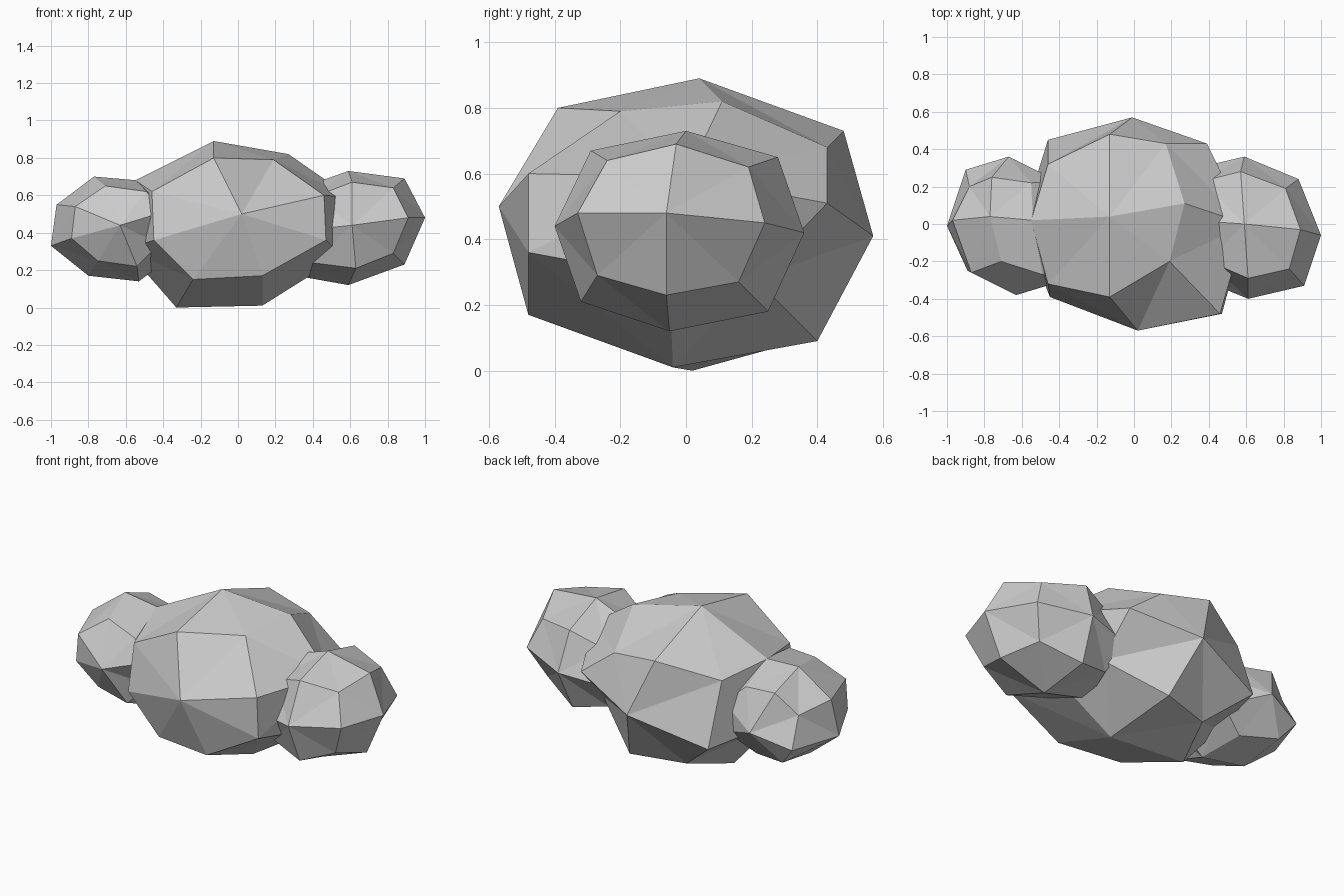
import bpy
import bmesh
from mathutils import Vector

if "Cube" in bpy.data.objects:
    bpy.data.objects.remove(bpy.data.objects["Cube"], do_unlink=True)

# One flat grey for the whole cloud
grey = bpy.data.materials.new("cloud_grey")
grey.use_nodes = True
colour = (0.6, 0.6, 0.6, 1.0)
grey.diffuse_color = colour
grey.node_tree.nodes["Principled BSDF"].inputs["Base Color"].default_value = colour

# Point names: T top, D down, F front, B back, L left (+x), R right (-x)
OPPOSITE = str.maketrans("TDFBLR", "DTBFRL")


def point_name(co):
    """Name a point of the divided cube by the sides it belongs to."""
    x, y, z = (round(c) for c in co)
    return ("D", "", "T")[z + 1] + ("F", "", "B")[y + 1] + ("R", "", "L")[x + 1]


def make_puff(name, centre, shape):
    """Divide a cube once and pull its points out to a rounded lump.
    Points not listed mirror their opposite through the centre."""
    centre = Vector(centre)
    bm = bmesh.new()
    bmesh.ops.create_cube(bm, size=2)
    bmesh.ops.subdivide_edges(bm, edges=bm.edges[:], cuts=1, use_grid_fill=True)
    names = {v: point_name(v.co) for v in bm.verts}

    # Split each quad from the middle of its side to its corner
    for face in bm.faces[:]:
        order = sorted(face.verts, key=lambda v: len(names[v]))
        bmesh.utils.face_split(face, order[0], order[-1])

    for v, key in names.items():
        if key in shape:
            v.co = Vector(shape[key])
        else:
            v.co = 2 * centre - Vector(shape[key.translate(OPPOSITE)])

    bmesh.ops.recalc_face_normals(bm, faces=bm.faces[:])
    mesh = bpy.data.meshes.new(name)
    bm.to_mesh(mesh)
    bm.free()
    mesh.materials.append(grey)
    puff = bpy.data.objects.new(name, mesh)
    bpy.context.collection.objects.link(puff)
    return puff


# Large middle puff
make_puff("middle_puff", (0, 0, .45), dict(
    T=(-.13, .04, .89), F=(.02, -.57, .5), B=(-.01, .57, .41), L=(.6, 0, .59),
    TF=(-.13, -.39, .8), DF=(.13, -.48, .17), DB=(.09, .4, .09),
    TL=(.27, .11, .82), TR=(-.55, .02, .68),
    DL=(.56, -.05, .28), DR=(-.33, .02, 0),
    FL=(.46, -.48, .6), FR=(-.45, -.39, .36),
    BL=(.39, .43, .51), BR=(-.46, .45, .28),
    TFL=(.19, -.2, .79), TFR=(-.46, -.32, .62),
    DFL=(.47, -.48, .36), DFR=(-.24, -.4, .15),
    TBL=(.17, .43, .68), TBR=(-.46, .32, .64),
    DBL=(.4, .21, .28), DBR=(-.22, .31, .08),
))

# Small puff on the left
make_puff("left_puff", (.6, -.02, .43), dict(
    T=(.59, 0, .73), D=(.59, -.05, .12), F=(.61, -.4, .44), L=(1, -.06, .48),
    TF=(.61, -.29, .67), TB=(.57, .28, .65), DB=(.57, .25, .18),
    TL=(.89, -.03, .69), DL=(.89, -.06, .23),
    FL=(.91, -.33, .48), BL=(.88, .24, .45),
    TFL=(.83, -.24, .64), DFL=(.83, -.27, .29),
    TBL=(.81, .19, .62), DBL=(.8, .16, .27),
))

# Small puff on the right, tilted outwards
make_puff("right_puff", (-.65, -.01, .42), dict(
    T=(-.77, .04, .7), F=(-.63, -.38, .44), R=(-1, -.01, .33),
    TF=(-.71, -.2, .65), DF=(-.54, -.27, .22),
    TL=(-.54, .02, .68), TR=(-.97, .02, .55), DR=(-.8, -.03, .17),
    FR=(-.89, -.25, .37), BR=(-.9, .29, .33),
    TFL=(-.49, -.27, .62), TFR=(-.87, -.26, .54),
    DFR=(-.75, -.24, .25), TBR=(-.88, .2, .5),
))
